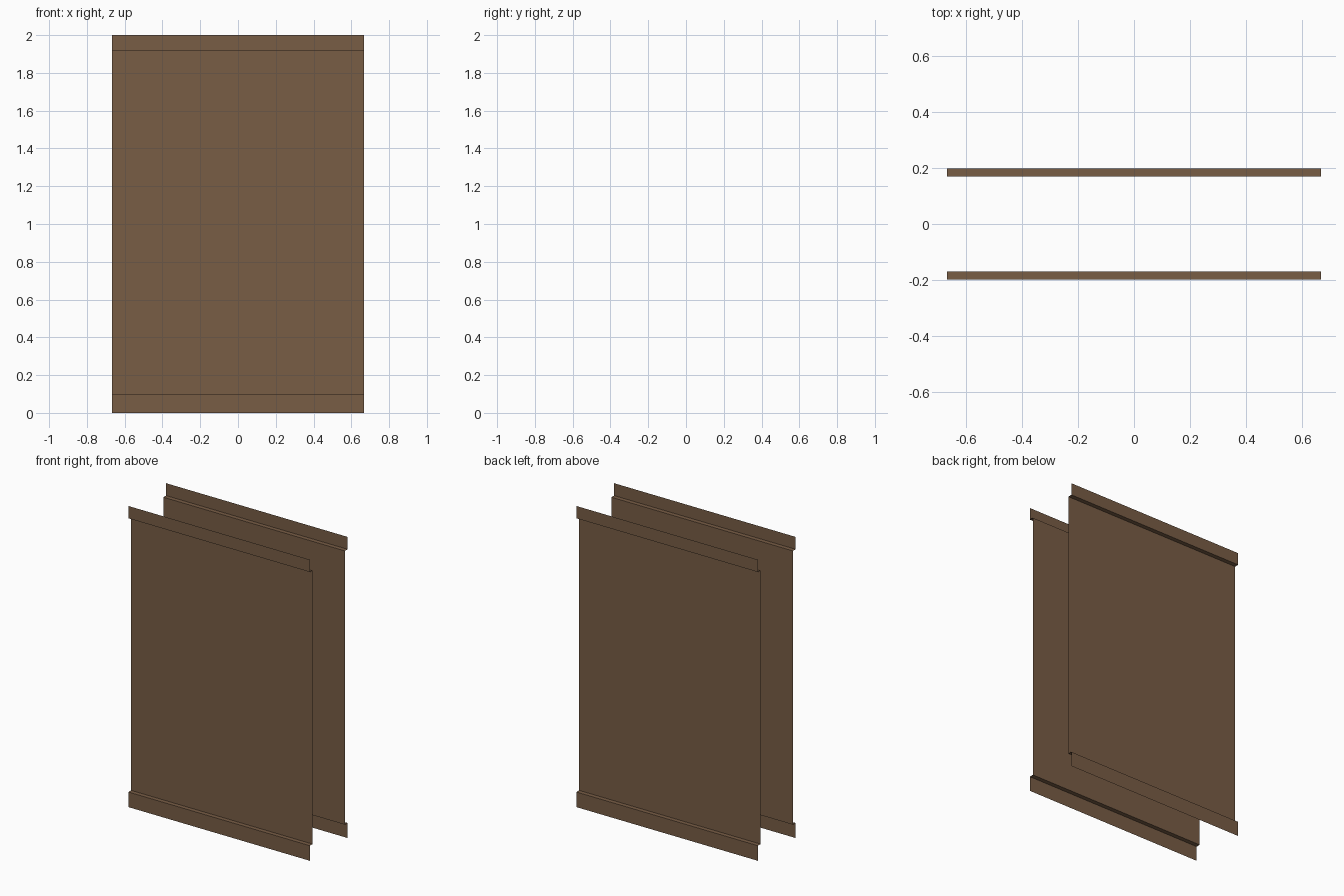
import bpy
import bmesh

if "Cube" in bpy.data.objects:
    bpy.data.objects.remove(bpy.data.objects["Cube"])

HALF_W = 0.667
OUT, INN = 0.198, 0.169

wood = bpy.data.materials.new("brown wood")
wood.diffuse_color = (0.188, 0.109, 0.060, 1)
wood.use_nodes = True
wood.node_tree.nodes["Principled BSDF"].inputs["Base Color"].default_value = wood.diffuse_color

# Stepped panel profile (distance from centre, height), bottom to top
PROFILE = [(OUT, 0), (OUT, 0.1), (INN, 0.1), (INN, 1.918), (OUT, 1.918), (OUT, 2)]


def stepped_panel(name, side):
    """Thin sheet: the profile swept along x; side -1 is front, +1 is back."""
    bm = bmesh.new()
    # the 180 degree turn between panels keeps the normals facing outwards
    rows = [[bm.verts.new((x * -side, d * side, z)) for x in (-HALF_W, HALF_W)]
            for d, z in PROFILE]
    for a, b in zip(rows, rows[1:]):
        bm.faces.new((a[0], a[1], b[1], b[0]))
    mesh = bpy.data.meshes.new(name)
    bm.to_mesh(mesh)
    bm.free()
    mesh.materials.append(wood)
    bpy.context.collection.objects.link(bpy.data.objects.new(name, mesh))


# Front and back panels
stepped_panel("front_panel", -1)
stepped_panel("back_panel", 1)
